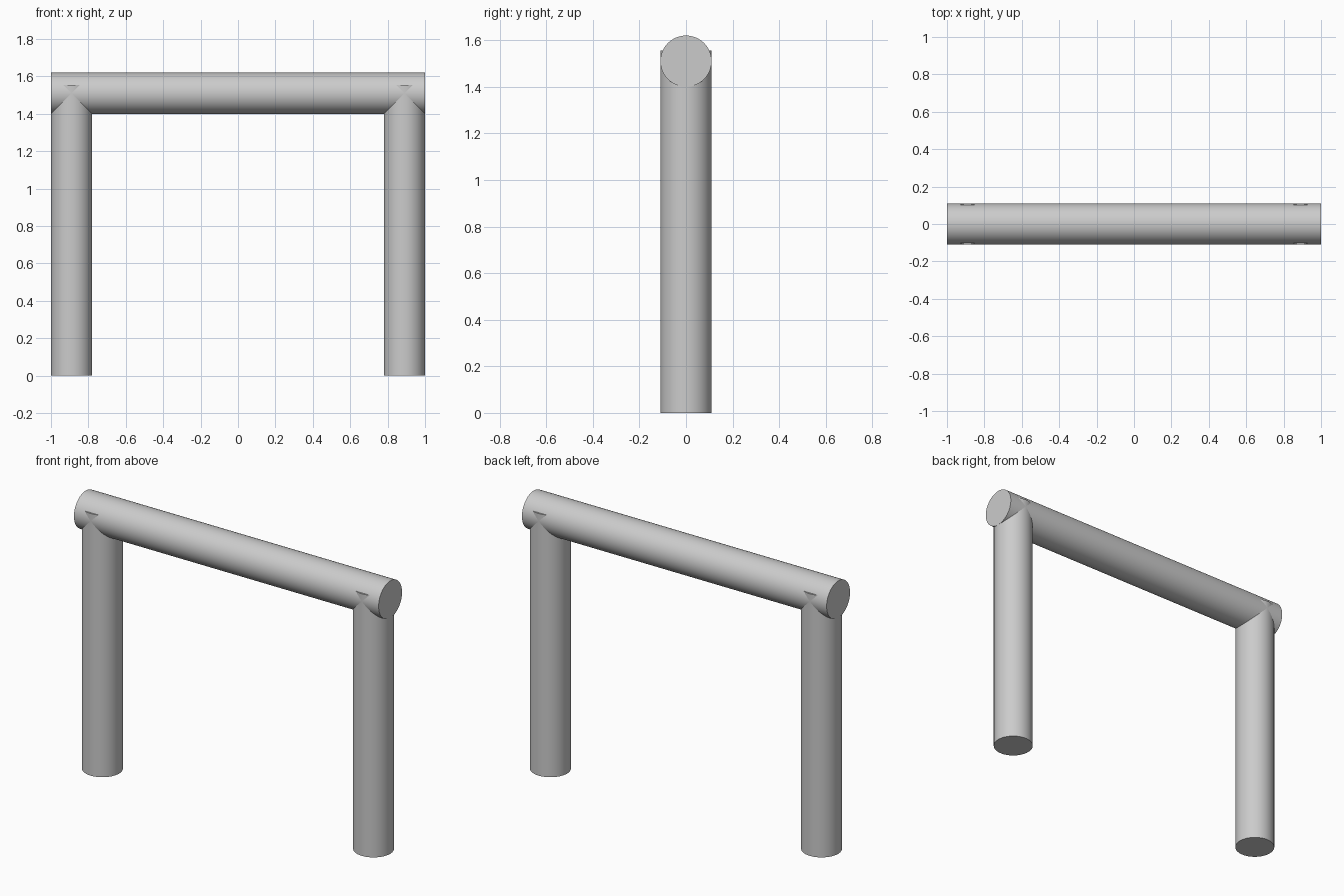
import bpy
from math import pi

if "Cube" in bpy.data.objects:
    bpy.data.objects.remove(bpy.data.objects["Cube"])

RADIUS = 0.11
BEAM_Z = 1.51
POST_TOP = 1.555


def rod(name, length, location, rotation=(0, 0, 0)):
    bpy.ops.mesh.primitive_cylinder_add(
        vertices=64, radius=RADIUS, depth=length,
        location=location, rotation=rotation)
    obj = bpy.context.object
    obj.name = name
    bpy.ops.object.shade_smooth_by_angle()
    return obj


# Upright posts, their flat tops poking slightly through the beam sides
for side, name in ((-1, "left_post"), (1, "right_post")):
    rod(name, POST_TOP, (side * (1 - RADIUS), 0, POST_TOP / 2))

# Horizontal beam across the posts
rod("top_beam", 2.0, (0, 0, BEAM_Z), (0, pi / 2, 0))
